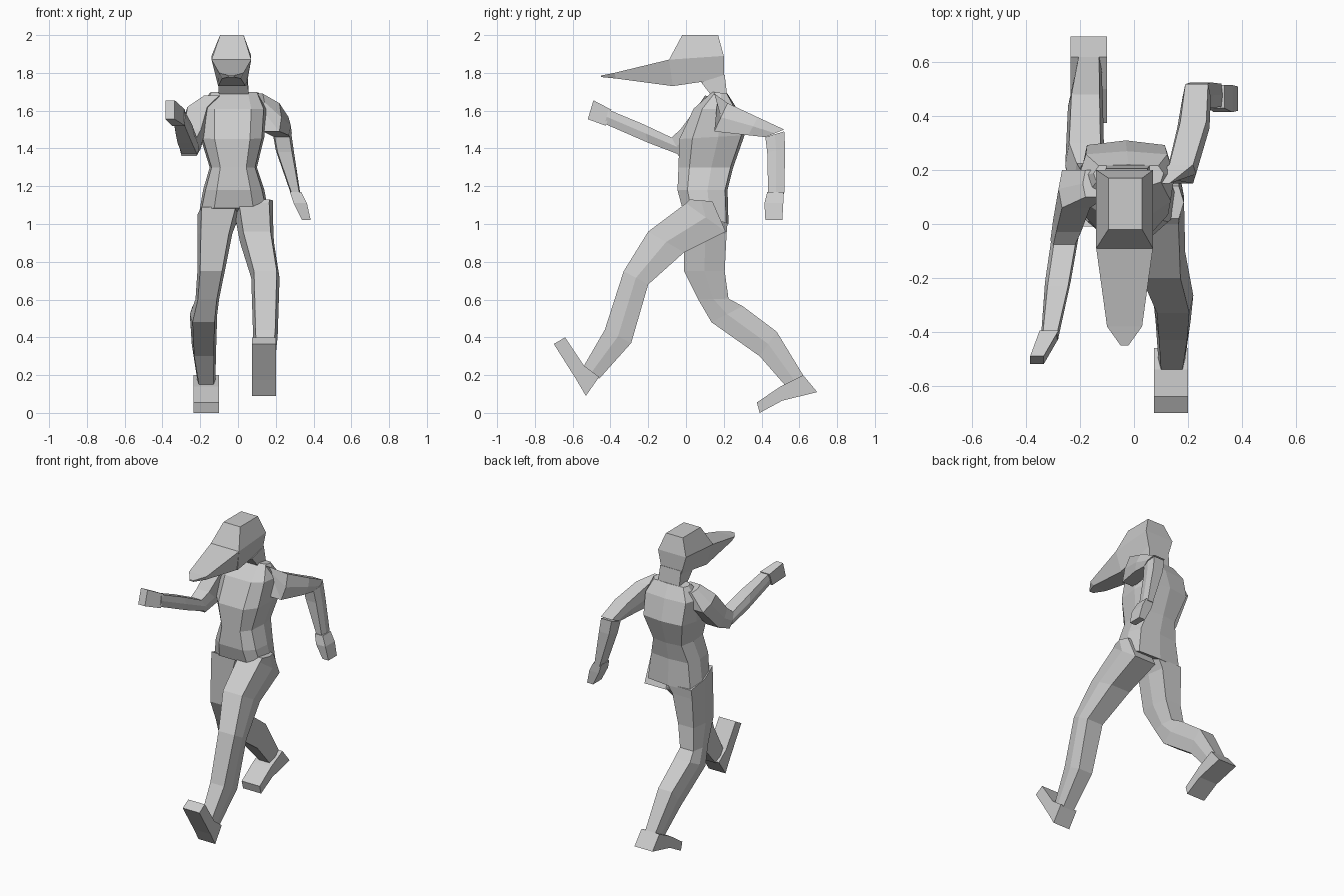
import bpy, bmesh

# Cross-section outlines: u across x (-1..1), v from edge A (0) to edge B (1)
BOX = [(-1, 0), (1, 0), (1, 1), (-1, 1)]
LIMB = [(-.8, 0), (.8, 0), (1, .5), (.8, 1), (-.8, 1), (-1, .5)]
BODY = [(-.55, 0), (.55, 0), (.92, .2), (1, .6), (.85, .95), (0, 1), (-.85, .95), (-1, .6), (-.92, .2)]


def loft(name, shape, sections):
    """Each section: A's y, z, B's y, z, then x min, x max (optionally x min, x max at B)."""
    bm = bmesh.new()
    rings = []
    for ay, az, by, bz, x0, x1, *low in sections:
        c0, c1 = low if low else (x0, x1)
        ring = []
        for u, v in shape:
            l, r = x0 + (c0 - x0) * v, x1 + (c1 - x1) * v
            ring.append(bm.verts.new(((l + r) / 2 + u * (r - l) / 2,
                                      ay + (by - ay) * v, az + (bz - az) * v)))
        rings.append(ring)
    n = len(shape)
    for a, b in zip(rings, rings[1:]):
        for i in range(n):
            j = (i + 1) % n
            bm.faces.new((a[i], a[j], b[j], b[i]))
    bm.faces.new(rings[0])
    bm.faces.new(rings[-1])
    bmesh.ops.recalc_face_normals(bm, faces=bm.faces)
    me = bpy.data.meshes.new(name)
    bm.to_mesh(me)
    bm.free()
    ob = bpy.data.objects.new(name, me)
    bpy.context.collection.objects.link(ob)
    return ob


# Head with neck and long pointed bill
loft("head", BOX, [
    (-.02, 2.0, .17, 2.0, -.095, .03),
    (-.09, 1.87, .20, 1.89, -.14, .07),
    (-.07, 1.73, .20, 1.77, -.105, .045)])
loft("neck", BOX, [
    (.08, 1.75, .205, 1.79, -.105, .05),
    (.15, 1.66, .22, 1.66, -.10, .06)])
loft("bill", BOX, [
    (-.09, 1.87, -.07, 1.73, -.14, .07, -.105, .04),
    (-.38, 1.80, -.37, 1.77, -.10, .03, -.085, .015),
    (-.45, 1.786, -.45, 1.778, -.05, -.02)])

# Torso with flared, tilted hem
loft("torso", BODY, [
    (.14, 1.70, .22, 1.69, -.15, .11),
    (.04, 1.61, .27, 1.61, -.205, .15),
    (-.035, 1.45, .31, 1.47, -.20, .14),
    (-.04, 1.30, .25, 1.30, -.15, .10),
    (-.045, 1.18, .22, 1.18, -.185, .14),
    (-.02, 1.085, .225, 1.0, -.21, .165)])

# Arm swung forward
loft("forward_upper_arm", LIMB, [
    (.10, 1.68, .20, 1.66, -.19, -.09),
    (.06, 1.62, .20, 1.55, -.28, -.15),
    (-.03, 1.50, .06, 1.40, -.30, -.185),
    (-.08, 1.455, -.04, 1.36, -.31, -.21)])
loft("forward_forearm", LIMB, [
    (-.06, 1.45, -.03, 1.365, -.305, -.205),
    (-.23, 1.53, -.20, 1.43, -.33, -.235),
    (-.41, 1.605, -.43, 1.53, -.345, -.28)])
loft("forward_hand", BOX, [
    (-.395, 1.605, -.425, 1.52, -.35, -.28),
    (-.49, 1.655, -.52, 1.555, -.385, -.335)])

# Arm swung back
loft("rear_upper_arm", LIMB, [
    (.15, 1.69, .18, 1.60, .05, .14),
    (.22, 1.64, .15, 1.49, .12, .23),
    (.38, 1.565, .33, 1.47, .16, .28),
    (.52, 1.50, .42, 1.46, .18, .285)])
loft("rear_forearm", LIMB, [
    (.52, 1.49, .42, 1.46, .185, .283),
    (.525, 1.40, .43, 1.38, .20, .295),
    (.52, 1.16, .435, 1.16, .28, .33)])
loft("rear_hand", BOX, [
    (.515, 1.17, .43, 1.17, .275, .335),
    (.515, 1.11, .415, 1.11, .295, .365),
    (.51, 1.02, .42, 1.02, .34, .385)])

# Leading leg and raised foot
loft("front_leg", LIMB, [
    (.02, 1.13, .14, 1.12, 0, .185),
    (.0, 1.11, .21, .96, -.015, .185),
    (-.20, .96, -.01, .85, .01, .19),
    (-.33, .75, -.20, .68, .07, .22),
    (-.43, .44, -.29, .37, .08, .21),
    (-.54, .25, -.46, .18, .09, .19)])
loft("front_foot", BOX, [
    (-.53, .09, -.46, .19, .075, .20),
    (-.58, .175, -.54, .25, .075, .20),
    (-.70, .365, -.64, .40, .075, .20)])

# Trailing leg and planted foot
loft("rear_leg", LIMB, [
    (-.01, 1.09, .22, 1.01, -.215, .01),
    (-.01, .95, .215, .95, -.215, -.03),
    (-.01, .75, .205, .75, -.215, -.07),
    (.065, .60, .225, .605, -.225, -.10),
    (.135, .48, .30, .565, -.255, -.11),
    (.39, .30, .48, .43, -.245, -.115),
    (.53, .14, .62, .20, -.215, -.12)])
loft("rear_foot", BOX, [
    (.695, .11, .62, .20, -.235, -.10),
    (.51, .065, .50, .14, -.235, -.10),
    (.39, 0, .375, .055, -.235, -.10)])
